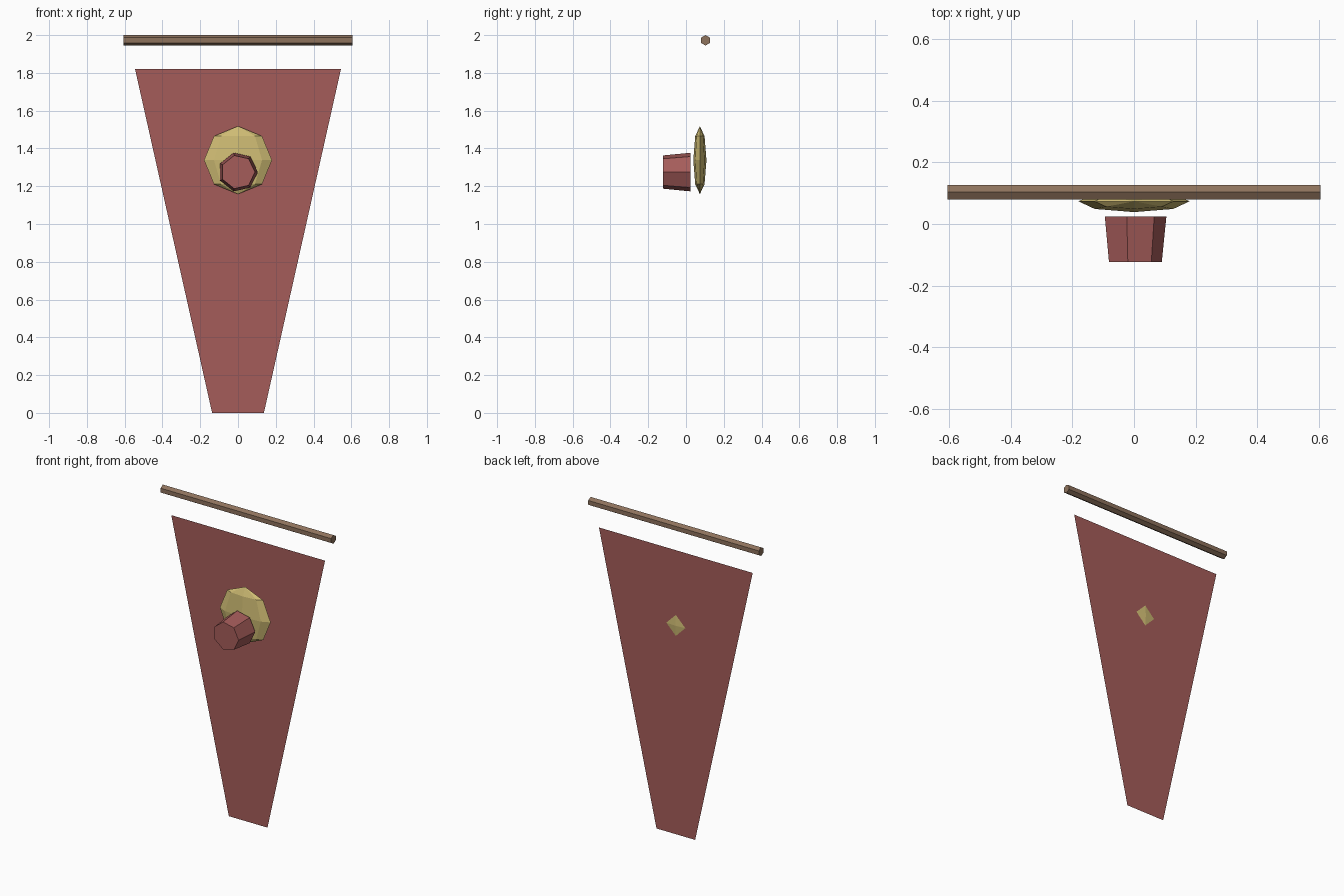
import bpy, bmesh, math
from mathutils import Matrix

if "Cube" in bpy.data.objects:
    bpy.data.objects.remove(bpy.data.objects["Cube"], do_unlink=True)


def make_material(name, rgb):
    mat = bpy.data.materials.new(name)
    mat.use_nodes = True
    mat.diffuse_color = (*rgb, 1)
    mat.node_tree.nodes["Principled BSDF"].inputs["Base Color"].default_value = (*rgb, 1)
    return mat


def add_object(name, bm, mat):
    mesh = bpy.data.meshes.new(name)
    bm.to_mesh(mesh)
    bm.free()
    mesh.materials.append(mat)
    obj = bpy.data.objects.new(name, mesh)
    bpy.context.collection.objects.link(obj)
    return obj


def prism(name, sides, r_start, r_end, length, matrix, mat):
    """Capped straight or tapered prism, placed by a matrix."""
    bm = bmesh.new()
    bmesh.ops.create_cone(bm, cap_ends=True, segments=sides, radius1=r_start,
                          radius2=r_end, depth=length, matrix=matrix)
    return add_object(name, bm, mat)


red = make_material("faded red", (0.376, 0.107, 0.102))
gold = make_material("pale gold", (0.624, 0.503, 0.174))
wood = make_material("brown wood", (0.27, 0.168, 0.107))

HANG_Y = 0.103

# Hanging rod: six sides, an edge pointing up
rod = prism("hanging_rod", 6, 0.0275, 0.0275, 1.21, Matrix(), wood)
rod.data.transform(Matrix.Translation((0, HANG_Y, 1.9725))
                   @ Matrix.Rotation(math.pi / 2, 4, "Y"))
ys = [v.co.y for v in rod.data.vertices]
zs = [v.co.z for v in rod.data.vertices]
if max(ys) - min(ys) > max(zs) - min(zs):
    rod.data.transform(Matrix.Translation((0, HANG_Y, 1.9725))
                       @ Matrix.Rotation(math.pi / 6, 4, "X")
                       @ Matrix.Translation((0, -HANG_Y, -1.9725)))

# Tapered cloth: a single thin sheet
bm = bmesh.new()
outline = [(-0.137, 0), (0.137, 0), (0.545, 1.82), (-0.545, 1.82)]
bm.faces.new([bm.verts.new((x, HANG_Y, z)) for x, z in outline])
add_object("banner_cloth", bm, red)

# Flattened round boss, its back tip poking through the cloth
bm = bmesh.new()
bmesh.ops.create_uvsphere(bm, u_segments=8, v_segments=4, radius=0.18,
                          matrix=Matrix.Translation((0, 0.0735, 1.338))
                          @ Matrix.Diagonal((1, 0.194, 1, 1)))
add_object("gold_boss", bm, gold)

# Seven-sided tapered stud in front of the boss, one corner towards +x
bm = bmesh.new()
rings = []
for y, r in ((0.025, 0.105), (-0.123, 0.09)):
    angles = [math.tau * i / 7 for i in range(7)]
    rings.append([bm.verts.new((r * math.cos(a), y, 1.275 + r * math.sin(a)))
                  for a in angles])
    bm.faces.new(rings[-1])
back, front = rings
for i in range(7):
    j = (i + 1) % 7
    bm.faces.new((back[i], back[j], front[j], front[i]))
bmesh.ops.recalc_face_normals(bm, faces=bm.faces)
add_object("front_stud", bm, red)
